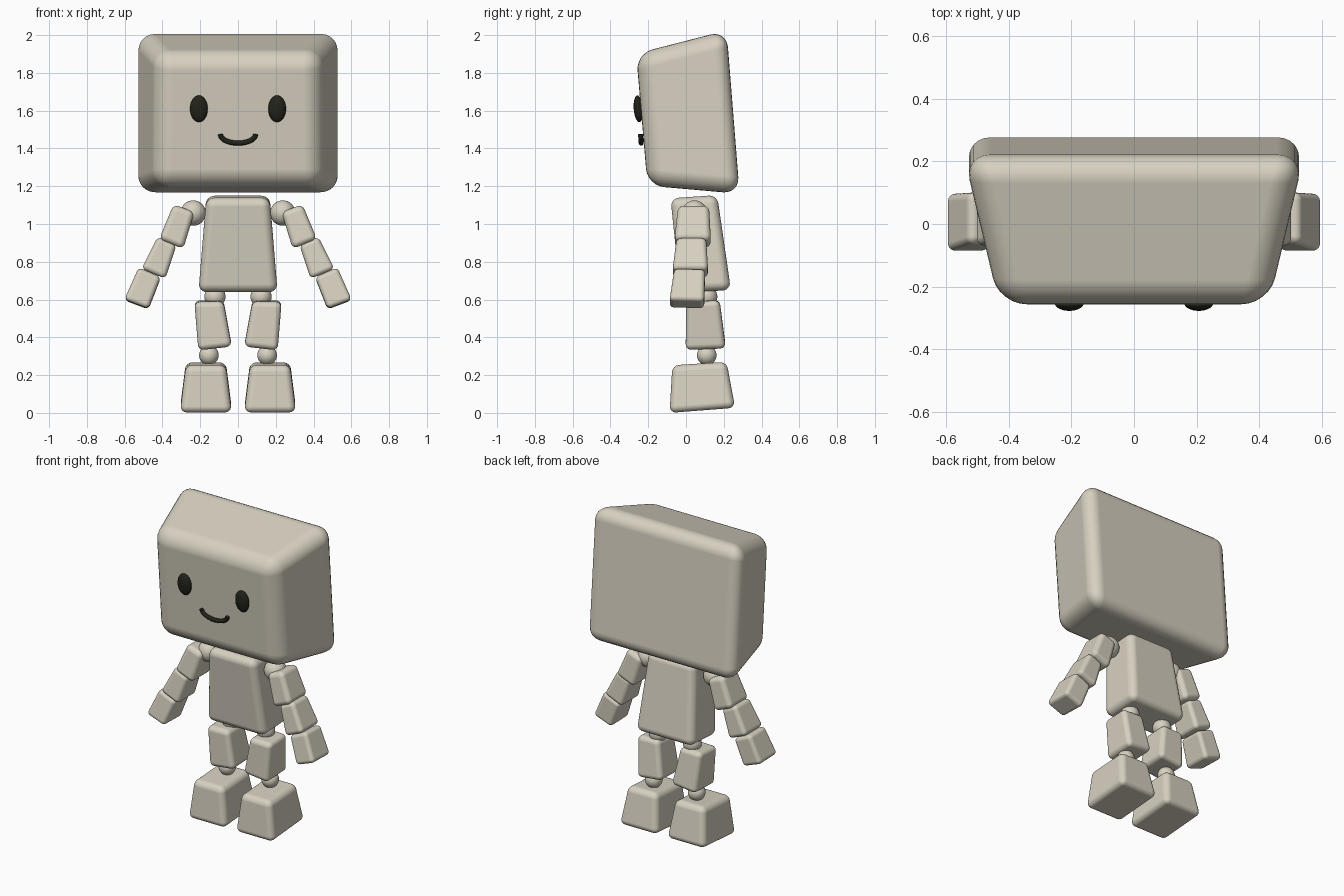
import bpy, bmesh, math
from mathutils import Vector

if "Cube" in bpy.data.objects:
    bpy.data.objects.remove(bpy.data.objects["Cube"])


def material(name, rgb):
    m = bpy.data.materials.new(name)
    m.diffuse_color = (*rgb, 1)
    m.use_nodes = True
    m.node_tree.nodes["Principled BSDF"].inputs["Base Color"].default_value = m.diffuse_color
    return m


STONE = material("warm_stone", (0.68, 0.635, 0.53))
DARK = material("near_black", (0.017, 0.017, 0.011))


def finish(name, bm, mat):
    bmesh.ops.recalc_face_normals(bm, faces=bm.faces[:])
    me = bpy.data.meshes.new(name)
    bm.to_mesh(me)
    bm.free()
    me.materials.append(mat)
    for p in me.polygons:
        p.use_smooth = True
    ob = bpy.data.objects.new(name, me)
    bpy.context.collection.objects.link(ob)
    return ob


def block(name, corners, bevel):
    """Rounded block: bottom ring of four corners, then top ring."""
    bm = bmesh.new()
    v = [bm.verts.new(c) for c in corners]
    for f in ((0, 1, 2, 3), (4, 5, 6, 7), (0, 1, 5, 4), (1, 2, 6, 5), (2, 3, 7, 6), (3, 0, 4, 7)):
        bm.faces.new([v[i] for i in f])
    ob = finish(name, bm, STONE)
    mod = ob.modifiers.new("rounding", "BEVEL")
    mod.width = bevel
    mod.segments = 6
    mod.limit_method = "NONE"
    mod.harden_normals = True
    return ob


def trunk(profile):
    """Symmetric corners from (half width, y, z): bottom front, bottom back, top front, top back."""
    out = []
    for (wf, yf, zf), (wb, yb, zb) in (profile[:2], profile[2:]):
        out += [(-wf, yf, zf), (wf, yf, zf), (wb, yb, zb), (-wb, yb, zb)]
    return out


def limb(name, side, bottom, top, bevel):
    """Each end: inner x, inner z, outer x, outer z, front y, back y, rise to the back."""
    pts = []
    for xi, zi, xo, zo, yf, yb, rise in (bottom, top):
        pts += [(xi, yf, zi), (xo, yf, zo), (xo, yb, zo + rise), (xi, yb, zi + rise)]
    return block(name, [(x * side, y, z) for x, y, z in pts], bevel)


def ball(name, centre, radii, mat, tilt=0):
    bm = bmesh.new()
    bmesh.ops.create_uvsphere(bm, u_segments=32, v_segments=16, radius=1)
    bmesh.ops.scale(bm, vec=Vector(radii), verts=bm.verts[:])
    ob = finish(name, bm, mat)
    ob.location = centre
    ob.rotation_euler.x = tilt
    return ob


# Head and torso
block("head", trunk([(0.435, -0.204, 1.203), (0.545, 0.284, 1.16),
                     (0.43, -0.264, 1.902), (0.545, 0.215, 2.025)]), 0.088)
block("torso", trunk([(0.21, -0.03, 0.637), (0.207, 0.238, 0.65),
                      (0.168, -0.082, 1.136), (0.168, 0.165, 1.153)]), 0.045)

# Arms and legs, mirrored
for side, tag in ((-1, "right"), (1, "left")):
    ball(tag + "_shoulder", (side * 0.237, 0.045, 1.058), (0.067,) * 3, STONE)
    limb(tag + "_upper_arm", side, (0.290, 0.868, 0.418, 0.92, -0.062, 0.132, 0.0),
         (0.230, 1.063, 0.341, 1.104, -0.042, 0.122, 0.0), 0.03)
    limb(tag + "_forearm", side, (0.385, 0.710, 0.511, 0.763, -0.072, 0.117, 0.0),
         (0.325, 0.889, 0.425, 0.933, -0.050, 0.107, 0.0), 0.026)
    limb(tag + "_hand", side, (0.474, 0.552, 0.602, 0.60, -0.088, 0.096, -0.005),
         (0.408, 0.719, 0.526, 0.771, -0.062, 0.101, -0.005), 0.024)
    ball(tag + "_hip", (side * 0.122, 0.11, 0.615), (0.056,) * 3, STONE)
    limb(tag + "_leg", side, (0.033, 0.350, 0.210, 0.330, -0.002, 0.210, 0.008),
         (0.077, 0.590, 0.231, 0.586, 0.002, 0.178, 0.010), 0.03)
    ball(tag + "_ankle", (side * 0.154, 0.11, 0.305), (0.052,) * 3, STONE)
    limb(tag + "_foot", side, (0.033, 0.0, 0.307, 0.0, -0.087, 0.260, 0.027),
         (0.064, 0.252, 0.276, 0.252, -0.072, 0.215, 0.018), 0.036)
    ball(tag + "_eye", (side * 0.207, -0.252, 1.61), (0.047, 0.025, 0.071), DARK, math.radians(4.5))

# Smiling mouth: rounded tube along a shallow arc
curve = bpy.data.curves.new("mouth", "CURVE")
curve.dimensions = "3D"
curve.bevel_depth = 0.013
curve.bevel_resolution = 4
curve.use_fill_caps = True
N = 24
spline = curve.splines.new("POLY")
spline.points.add(N)
for i, p in enumerate(spline.points):
    a = math.pi * (1 + i / N)
    z = 1.475 + 0.047 * math.sin(a)
    p.co = (0.093 * math.cos(a), -0.239 - 0.08 * (z - 1.45), z, 1)
spline.use_smooth = True
curve.materials.append(DARK)
bpy.context.collection.objects.link(bpy.data.objects.new("mouth", curve))
